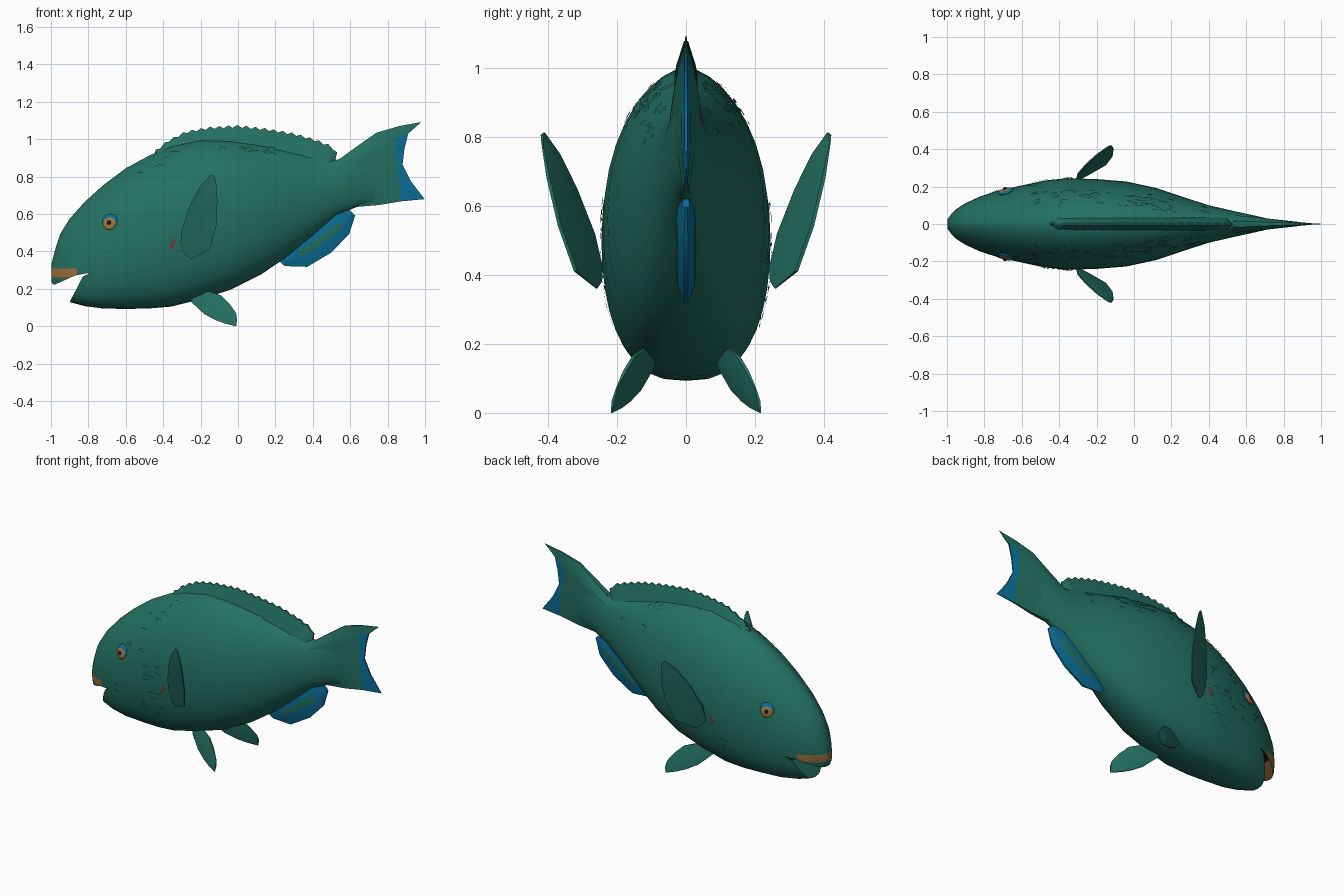
import bpy, bmesh, math, random
from mathutils import Vector
from mathutils.bvhtree import BVHTree

if "Cube" in bpy.data.objects:
    bpy.data.objects.remove(bpy.data.objects["Cube"])

random.seed(4)


def material(name, rgb):
    m = bpy.data.materials.new(name)
    m.diffuse_color = (*rgb, 1)
    m.use_nodes = True
    m.node_tree.nodes["Principled BSDF"].inputs["Base Color"].default_value = m.diffuse_color
    return m


TEAL = material("teal", (0.017, 0.165, 0.122))
BLUE = material("blue", (0.003, 0.16, 0.32))
ORANGE = material("orange", (0.34, 0.165, 0.045))
BROWN = material("brown", (0.13, 0.05, 0.035))
BLACK = material("black", (0.012, 0.012, 0.012))


def make_object(name, bm, mats, smooth=True):
    bmesh.ops.recalc_face_normals(bm, faces=bm.faces)
    me = bpy.data.meshes.new(name)
    bm.to_mesh(me)
    bm.free()
    for m in mats:
        me.materials.append(m)
    ob = bpy.data.objects.new(name, me)
    bpy.context.collection.objects.link(ob)
    if smooth:
        bpy.ops.object.select_all(action='DESELECT')
        ob.select_set(True)
        bpy.context.view_layer.objects.active = ob
        bpy.ops.object.shade_smooth_by_angle(angle=math.radians(35))
    return ob


def interp(pts, x):
    for (x0, z0), (x1, z1) in zip(pts, pts[1:]):
        if x <= x1:
            return z0 + (z1 - z0) * (x - x0) / (x1 - x0)
    return pts[-1][1]


# Body: sections (x, bottom, top, half width), full below and narrow above
stations = [
    (-.998, .24, .33, .025), (-.975, .195, .42, .055), (-.95, .17, .495, .08),
    (-.9, .13, .575, .112), (-.82, .108, .665, .148), (-.72, .095, .755, .18),
    (-.6, .093, .845, .206), (-.48, .095, .91, .232), (-.36, .105, .965, .245),
    (-.2, .145, 1.0, .24), (-.04, .195, .995, .227), (.12, .275, .975, .192),
    (.26, .37, .945, .145), (.4, .482, .915, .1), (.53, .593, .89, .07),
    (.65, .645, .95, .044), (.76, .665, .98, .018)]
SEG = 36
bm = bmesh.new()
rings = []
for x, zb, zt, w in stations:
    ring = []
    low = interp([(-1, .8), (-.8, .68), (-.1, .68), (.3, .9), (1, .95)], x)
    zc = zb + .46 * (zt - zb)
    for i in range(SEG):
        a = 2 * math.pi * i / SEG
        c, s = math.cos(a), math.sin(a)
        y = w * math.copysign(abs(c) ** (1.17 if s > 0 else low), c)
        z = zc + (zt - zc if s > 0 else zc - zb) * math.copysign(abs(s) ** .95, s)
        ring.append(bm.verts.new((x, y, z)))
    rings.append(ring)
for r0, r1 in zip(rings, rings[1:]):
    for i in range(SEG):
        j = (i + 1) % SEG
        bm.faces.new((r0[i], r0[j], r1[j], r1[i]))
bm.faces.new(rings[0])
bm.faces.new(rings[-1])
body = make_object("body", bm, [TEAL], smooth=False)

# Mouth cutter: wedge prism
mouth = [(-.79, .287), (-.87, .272), (-.975, .225), (-1.2, .2), (-1.2, 0),
         (-.93, .05), (-.9, .13), (-.83, .265)]
bm = bmesh.new()
a = [bm.verts.new((x, -.4, z)) for x, z in mouth]
b = [bm.verts.new((x, .4, z)) for x, z in mouth]
bm.faces.new(a)
bm.faces.new(b)
for i in range(len(a)):
    j = (i + 1) % len(a)
    bm.faces.new((a[i], a[j], b[j], b[i]))
cutter = make_object("mouth_cutter", bm, [], smooth=False)
cutter.hide_render = True
mod = body.modifiers.new("mouth", 'BOOLEAN')
mod.operation, mod.solver, mod.object = 'DIFFERENCE', 'EXACT', cutter
bpy.context.view_layer.update()
cut = bpy.data.meshes.new_from_object(
    body.evaluated_get(bpy.context.evaluated_depsgraph_get()))
bpy.data.objects.remove(body)
bpy.data.objects.remove(cutter)

# Beak band and mouth lining, coloured by position
bm = bmesh.new()
bm.from_mesh(cut)
for co, no in (((0, 0, .308), (0, 0, 1)), ((0, 0, .262), (0, 0, 1)), ((-.86, 0, 0), (1, 0, 0))):
    fs = [f for f in bm.faces if f.calc_center_median().x < -.78]
    geo = set(fs) | {e for f in fs for e in f.edges} | {v for f in fs for v in f.verts}
    bmesh.ops.bisect_plane(bm, geom=list(geo), plane_co=co, plane_no=no)
edges = [(Vector((p[0], 0, p[1])), Vector((q[0], 0, q[1])))
         for p, q in zip(mouth, mouth[1:] + mouth[:1])]


def on_mouth(v):
    p = Vector((v.co.x, 0, v.co.z))
    for p0, p1 in edges:
        d = p1 - p0
        t = max(0, min(1, (p - p0).dot(d) / d.length_squared))
        if (p0 + d * t - p).length < .002:
            return True
    return False


for f in bm.faces:
    c = f.calc_center_median()
    f.material_index = 0
    if c.x < -.78 and c.z < .3 and all(on_mouth(v) for v in f.verts):
        if f.normal.z < -.5:
            f.material_index = 1 if c.x < -.9 else 2
        elif c.z > .262:
            f.material_index = 2
    elif c.x < -.86 and .262 < c.z < .308:
        f.material_index = 1
tree = BVHTree.FromBMesh(bm)
make_object("body", bm, [TEAL, ORANGE, BLACK])


# Fin: rows of (x, z) points, half thickness per row, optional side offset
def fin(name, rows, thick, mats=(TEAL,), rule=None, yfun=None, sign=1):
    bm = bmesh.new()
    nr, nc = len(rows), len(rows[0])
    grid = {}
    for k in (-1, 1):
        for r in range(nr):
            for c in range(nc):
                x, z = rows[r][c]
                t = thick[r] * (.35 if c in (0, nc - 1) else 1)
                y = (yfun(x, z) if yfun else 0) * sign + k * t
                grid[k, r, c] = bm.verts.new((x, y, z))
    for k in (-1, 1):
        for r in range(nr - 1):
            for c in range(nc - 1):
                f = bm.faces.new([grid[k, r, c], grid[k, r, c + 1],
                                  grid[k, r + 1, c + 1], grid[k, r + 1, c]])
                f.material_index = rule(r, c) if rule else 0
    rim = [(0, c) for c in range(nc)] + [(r, nc - 1) for r in range(1, nr)]
    rim += [(nr - 1, c) for c in range(nc - 2, -1, -1)] + [(r, 0) for r in range(nr - 2, 0, -1)]
    for p, q in zip(rim, rim[1:] + rim[:1]):
        f = bm.faces.new([grid[-1, *p], grid[-1, *q], grid[1, *q], grid[1, *p]])
        r, c = min(p[0], q[0], nr - 2), min(p[1], q[1], nc - 2)
        f.material_index = rule(r, c) if rule else 0
    return make_object(name, bm, mats)


# Tail fin with blue trailing band
fin("tail_fin", [
    [(.5, .62), (.5, .68), (.5, .74), (.5, .79), (.5, .83), (.53, .885)],
    [(.63, .638), (.66, .74), (.66, .82), (.66, .88), (.66, .93), (.64, .965)],
    [(.75, .648), (.76, .75), (.76, .84), (.75, .93), (.75, .99), (.74, 1.035)],
    [(.87, .668), (.865, .77), (.85, .865), (.845, .95), (.846, 1.01), (.86, 1.07)],
    [(.998, .68), (.925, .775), (.88, .865), (.89, .95), (.91, 1.03), (.98, 1.092)]],
    [.05, .036, .024, .013, .004], (TEAL, BLUE),
    lambda r, c: 1 if r == 3 and c < 4 else 0)

# Dorsal fin with a notched, spiny upper edge
top = [(-.44, .945), (-.37, 1.0), (-.28, 1.045), (-.15, 1.068), (0, 1.077),
       (.15, 1.06), (.3, 1.035), (.42, 1.0), (.5, .968), (.53, .93)]
crest = [(s[0], s[2]) for s in stations]
cols = [-.44 + .97 * i / 40 for i in range(41)]
base_row = [(x - .02, interp(crest, x) - .04) for x in cols]
top_row = [(x, interp(top, x) - (.014 if i % 2 else 0)) for i, x in enumerate(cols)]
mid_row = [((p[0] + q[0]) / 2, (p[1] + q[1]) / 2) for p, q in zip(base_row, top_row)]
fin("dorsal_fin", [base_row, mid_row, top_row], [.04, .026, .006])

# Anal fin: blue with a teal stripe
fin("anal_fin", [
    [(.21, .36), (.3, .44), (.42, .54), (.52, .61), (.6, .62)],
    [(.225, .345), (.32, .395), (.43, .475), (.545, .56), (.615, .605)],
    [(.235, .335), (.345, .37), (.455, .445), (.565, .53), (.62, .595)],
    [(.25, .322), (.37, .318), (.5, .395), (.595, .495), (.627, .595)]],
    [.022, .028, .024, .006], (BLUE, TEAL),
    lambda r, c: 1 if r == 1 and 0 < c < 3 else 0)

for side, s in (("left", -1), ("right", 1)):
    # Pectoral and pelvic fins, each swept outwards towards the rear
    fin(side + "_pectoral_fin", [
        [(-.31, .42), (-.3, .52), (-.255, .65), (-.2, .75), (-.145, .812)],
        [(-.28, .38), (-.24, .5), (-.2, .62), (-.16, .73), (-.13, .805)],
        [(-.25, .36), (-.15, .41), (-.115, .54), (-.11, .68), (-.118, .78)]],
        [.005, .013, .005], sign=s,
        yfun=lambda x, z: .42 + .5 * (x + .125) - .22 * (.81 - z))
    fin(side + "_pelvic_fin", [
        [(-.22, .2), (-.15, .185), (-.09, .165), (-.045, .12), (-.01, .07)],
        [(-.25, .17), (-.16, .125), (-.09, .09), (-.04, .055), (-.005, .035)],
        [(-.25, .13), (-.18, .065), (-.12, .033), (-.07, .015), (-.01, 0.0)]],
        [.005, .013, .005], sign=s,
        yfun=lambda x, z: .09 + .4 * (x + .25) + .2 * (.15 - z))

    # Eye: blue lid, orange iris, dark pupil
    hit, no, _, _ = tree.ray_cast(Vector((-.685, s, .55)), Vector((0, -s, 0)))
    no = no if no.y * s > 0 else -no
    for name, rad, lift, up, mat in (("lid", .042, 0, .01, BLUE), ("iris", .037, .006, 0, ORANGE),
                                     ("pupil", .012, .015, 0, BLACK)):
        bm = bmesh.new()
        bmesh.ops.create_uvsphere(bm, u_segments=16, v_segments=8, radius=rad)
        bmesh.ops.scale(bm, vec=(1, 1, .012 / rad), verts=bm.verts)
        rot = no.to_track_quat('Z', 'Y').to_matrix()
        bmesh.ops.rotate(bm, matrix=rot, verts=bm.verts)
        bmesh.ops.translate(bm, vec=hit + no * lift + Vector((0, 0, up)), verts=bm.verts)
        make_object(side + "_eye_" + name, bm, [mat])

    # Raised scales, gill edge and brown fin-root mark, laid on the skin
    bm = bmesh.new()

    def decal(points, mat=0):
        hits = [tree.ray_cast(Vector((x, s, z)), Vector((0, -s, 0))) for x, z in points]
        if any(h[0] is None for h in hits):
            return
        f = bm.faces.new([bm.verts.new(h + (n if n.y * s > 0 else -n) * .006)
                          for h, n, _, _ in hits])
        f.material_index = mat

    for i in range(90):
        if i < 30:
            x, z = random.uniform(-.04, .2), random.uniform(.87, .95)
        elif i < 65:
            x = random.uniform(-.55, .4)
            z = interp(crest, x) - random.uniform(.04, .16)
        else:
            x, z = random.uniform(-.75, -.35), random.uniform(.25, .65)
            if math.hypot(x + .685, z - .55) < .09:
                continue
        w, h = random.uniform(.015, .03), random.uniform(.005, .012)
        decal([(x - w, z - h * .5), (x, z - h), (x + w, z), (x, z + h)])
    gill = [(-.42, .64), (-.37, .57), (-.34, .48), (-.34, .4), (-.37, .32), (-.42, .25)]
    for (x0, z0), (x1, z1) in zip(gill, gill[1:]):
        decal([(x0, z0), (x1, z1), (x1 + .012, z1), (x0 + .012, z0)])
    decal([(-.37, .42), (-.35, .41), (-.33, .46), (-.345, .47)], 1)
    make_object(side + "_scales", bm, [TEAL, BROWN], smooth=False)
